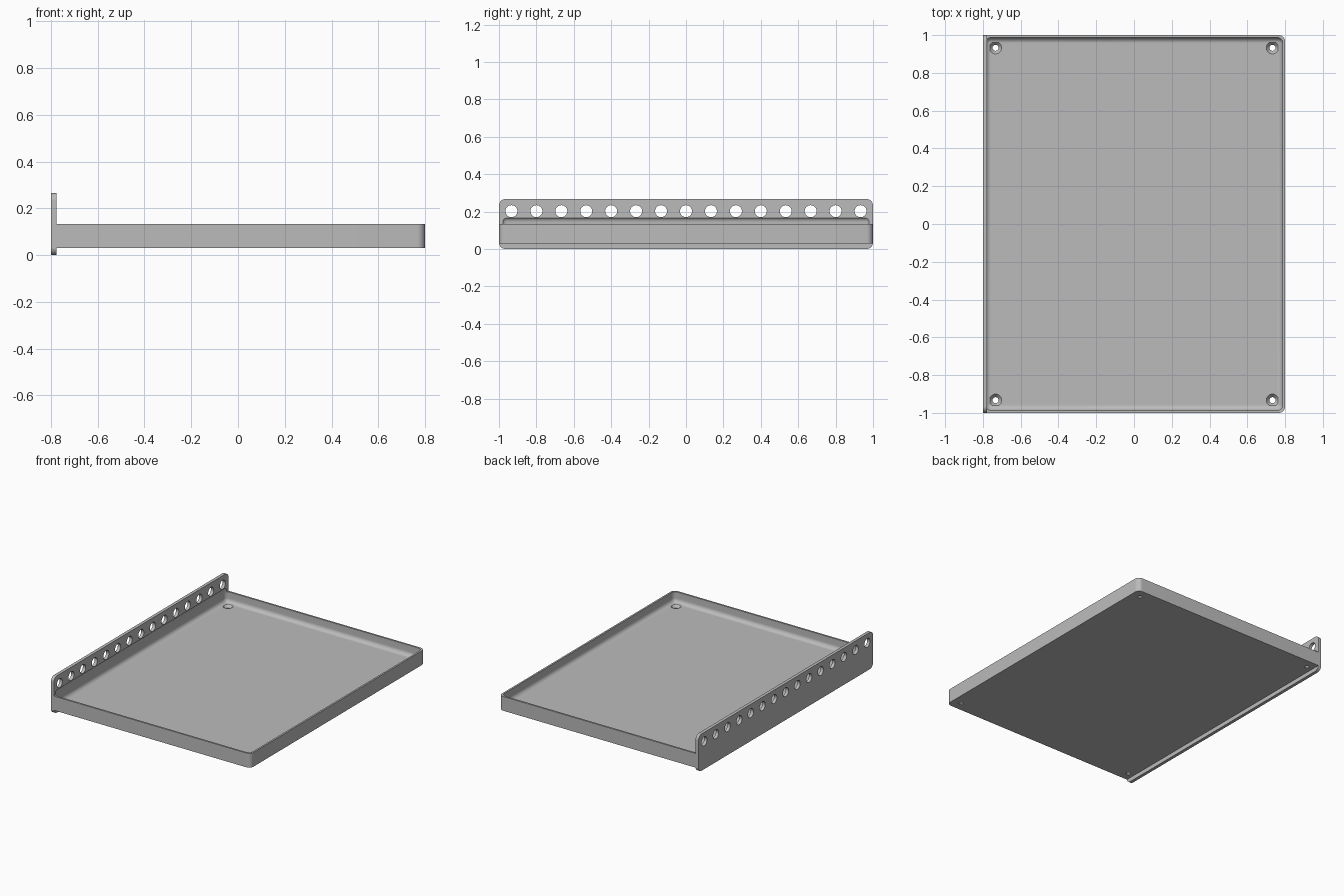
import bpy, bmesh, math
from mathutils import Matrix, Vector

if "Cube" in bpy.data.objects:
    bpy.data.objects.remove(bpy.data.objects["Cube"])

grey = bpy.data.materials.new("plain grey")
grey.use_nodes = True
colour = (0.5, 0.5, 0.5, 1)
grey.diffuse_color = colour
grey.node_tree.nodes["Principled BSDF"].inputs["Base Color"].default_value = colour


def finish(name, bm):
    mesh = bpy.data.meshes.new(name)
    bm.to_mesh(mesh)
    bm.free()
    mesh.materials.append(grey)
    ob = bpy.data.objects.new(name, mesh)
    bpy.context.collection.objects.link(ob)
    return ob


def rounded_box(name, low, high, radius, rule):
    """Box between two corners, rounding the edges that pass the rule."""
    low, high = Vector(low), Vector(high)
    bm = bmesh.new()
    bmesh.ops.create_cube(bm, size=1, matrix=Matrix.Translation((low + high) / 2)
                          @ Matrix.Diagonal((*(high - low), 1)))
    edges = [e for e in bm.edges if rule(e.verts[0].co, e.verts[1].co)]
    bmesh.ops.bevel(bm, geom=edges, offset=radius, segments=8, profile=0.5,
                    affect='EDGES', clamp_overlap=True)
    return finish(name, bm)


def boolean(target, other, operation):
    """Apply a boolean and remove the helper."""
    mod = target.modifiers.new(operation, 'BOOLEAN')
    mod.operation, mod.object, mod.solver = operation, other, 'EXACT'
    bpy.context.view_layer.objects.active = target
    bpy.ops.object.modifier_apply(modifier=mod.name)
    bpy.data.objects.remove(other)


# Tray block: only the outer upright edges are rounded
tray = rounded_box("tray", (-0.8, -1, 0.03), (0.8, 1, 0.133), 0.035,
                   lambda a, b: a.x > 0 and b.x > 0 and abs(a.z - b.z) > 0.01)

# Upright mounting flange with rounded corners
flange = rounded_box("flange", (-0.8, -1, 0), (-0.777, 1, 0.267), 0.035,
                     lambda a, b: abs(a.x - b.x) > 0.01)
boolean(tray, flange, 'UNION')

# Hollow with soft edges, reaching slightly into the flange
hollow = rounded_box("hollow_cutter", (-0.787, -0.987, 0.057), (0.787, 0.987, 0.173),
                     0.03, lambda a, b: True)
boolean(tray, hollow, 'DIFFERENCE')

# Row of holes along the flange
bm = bmesh.new()
for i in range(15):
    place = Matrix.Translation((-0.79, (i - 7) * 2 / 15, 0.202))
    bmesh.ops.create_cone(bm, cap_ends=True, segments=32, radius1=0.032, radius2=0.032,
                          depth=0.1, matrix=place @ Matrix.Rotation(math.pi / 2, 4, 'Y'))
boolean(tray, finish("flange_hole_cutter", bm), 'DIFFERENCE')

# Countersunk screw holes in the floor corners: drilled, then flared
for radius, z, depth in ((0.016, 0.045, 0.1), (0.033, 0.0475, 0.02)):
    bm = bmesh.new()
    for x in (-0.733, 0.733):
        for y in (-0.933, 0.933):
            bmesh.ops.create_cone(bm, cap_ends=True, segments=32, radius1=0.016,
                                  radius2=radius, depth=depth,
                                  matrix=Matrix.Translation((x, y, z)))
    boolean(tray, finish("screw_hole_cutter", bm), 'DIFFERENCE')

# Smooth the rounds, keep the sharp edges
bpy.ops.object.select_all(action='DESELECT')
tray.select_set(True)
bpy.context.view_layer.objects.active = tray
bpy.ops.object.shade_smooth_by_angle(angle=math.radians(30))
